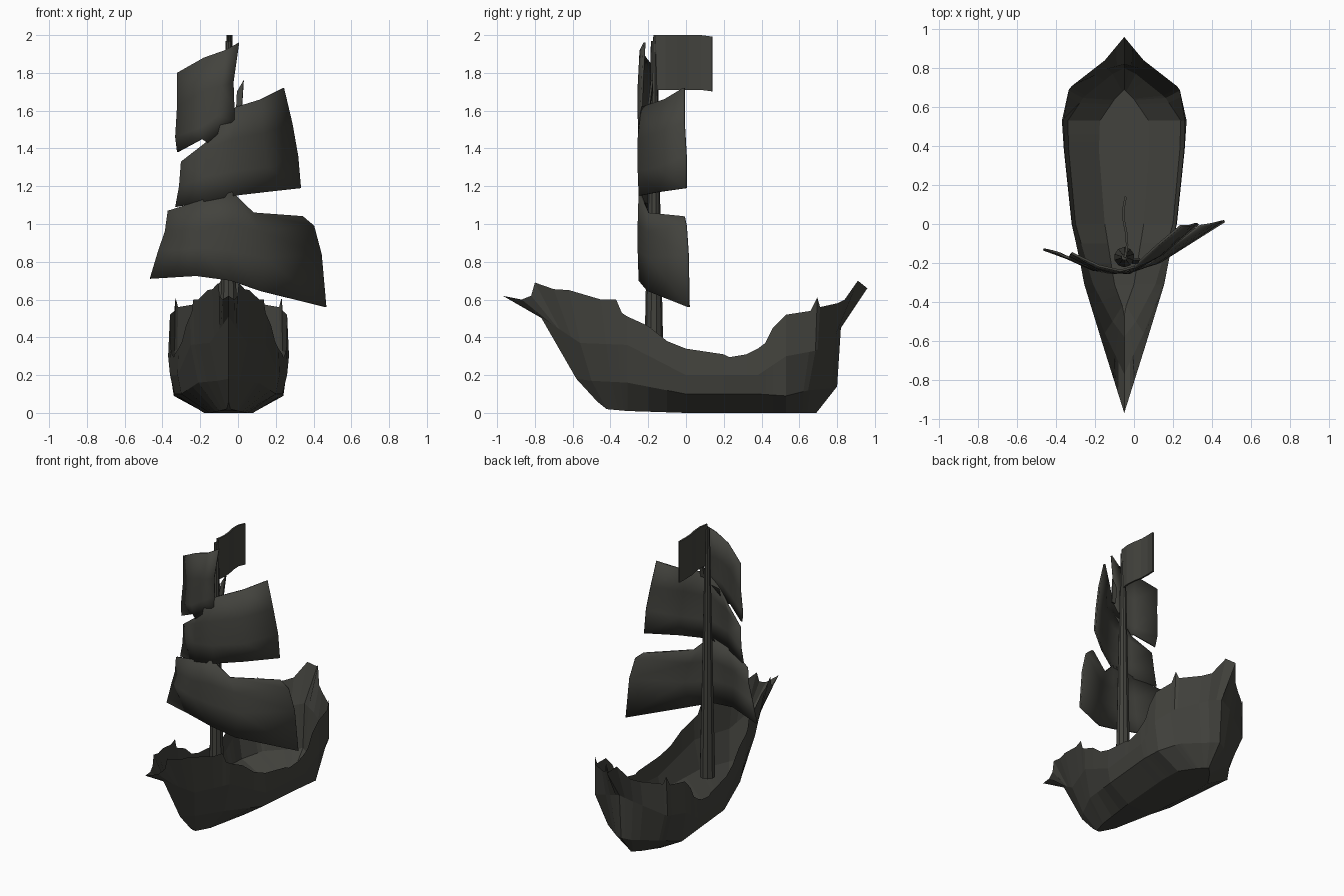
import bpy, bmesh, math

CX = -0.05  # hull and mast centre line

mat = bpy.data.materials.new("dark weathered grey")
mat.diffuse_color = (0.055, 0.055, 0.047, 1)


def make(name, verts, faces, smooth=False, thick=0):
    me = bpy.data.meshes.new(name)
    me.from_pydata(verts, [], faces)
    bm = bmesh.new()
    bm.from_mesh(me)
    bmesh.ops.remove_doubles(bm, verts=bm.verts, dist=0.0005)
    bmesh.ops.recalc_face_normals(bm, faces=bm.faces)
    bm.to_mesh(me)
    bm.free()
    ob = bpy.data.objects.new(name, me)
    bpy.context.collection.objects.link(ob)
    me.materials.append(mat)
    for p in me.polygons:
        p.use_smooth = smooth
    if thick:
        m = ob.modifiers.new("thickness", "SOLIDIFY")
        m.thickness = thick
        m.offset = 0
    return ob


def sheet(name, rows, smooth=False, thick=0):
    """Grid surface from rows of points."""
    n = len(rows[0])
    faces = [(r * n + c, r * n + c + 1, (r + 1) * n + c + 1, (r + 1) * n + c)
             for r in range(len(rows) - 1) for c in range(n - 1)]
    return make(name, [p for row in rows for p in row], faces, smooth, thick)


# Hull stations: rim y, rim half width, then (y, half width, z) of keel, chine, side
stations = [
    (-0.97, 0.00, (-.47, .00, .06), (-.58, .00, .18), (-.77, .00, .51)),
    (-0.62, 0.11, (-.42, .01, .02), (-.50, .06, .17), (-.56, .10, .37)),
    (-0.31, 0.205, (-.31, .05, .01), (-.31, .16, .16), (-.31, .20, .36)),
    (0.00, 0.265, (.00, .10, .00), (.00, .25, .10), (.00, .27, .20)),
    (0.38, 0.305, (.38, .13, .00), (.38, .285, .10), (.38, .31, .20)),
    (0.53, 0.310, (.53, .125, .00), (.53, .29, .09), (.53, .32, .30)),
    (0.70, 0.280, (.64, .05, .00), (.65, .21, .12), (.69, .285, .33)),
    (0.84, 0.100, (.68, .01, .00), (.77, .06, .13), (.795, .09, .42)),
    (0.96, 0.00, (.69, .00, .00), (.80, .00, .14), (.82, .00, .45)),
]
# Broken rim outline (y, z)
rim = [(-.97, .62), (-.87, .60), (-.82, .62), (-.80, .69), (-.70, .655), (-.62, .65),
       (-.45, .60), (-.37, .60), (-.34, .53), (-.31, .51), (-.20, .46), (-.10, .38), (0, .34),
       (.20, .31), (.23, .295), (.32, .31), (.38, .34), (.42, .37), (.46, .45), (.53, .52),
       (.66, .54), (.695, .61), (.71, .56), (.80, .58), (.84, .60), (.91, .70), (.96, .66)]


def at(y):
    for a, b in zip(stations, stations[1:]):
        if y <= b[0] + 1e-6:
            t = (y - a[0]) / (b[0] - a[0])
            mix = lambda p, q: p + (q - p) * t
            return mix(a[1], b[1]), [tuple(mix(p, q) for p, q in zip(a[i], b[i])) for i in (2, 3, 4)]


rows = []
for y, z in rim:
    w, low = at(y)
    side = [(y, w, z)] + [low[2], low[1], low[0]]
    left = [(CX - hw, py, pz) for py, hw, pz in side]
    right = [(CX + hw, py, pz) for py, hw, pz in reversed(side)]
    rows.append(left + right)
sheet("hull", rows)

# Mast
bpy.ops.mesh.primitive_cone_add(vertices=10, radius1=0.052, radius2=0.016, depth=1.76,
                                location=(CX, -0.17, 0.21 + 0.88))
mast = bpy.context.object
mast.name = "mast"
mast.data.materials.append(mat)
bpy.ops.object.shade_smooth_by_angle()
bpy.ops.mesh.primitive_cone_add(vertices=8, radius1=0.012, radius2=0.008, depth=0.1,
                                location=(CX + .005, -0.165, 1.95))
tip = bpy.context.object
tip.name = "mast_tip"
tip.data.materials.append(mat)

# Sails: rows from top to bottom, left to right
top = [[(-.32, -.15, 1.80), (-.18, -.215, 1.88), (-.07, -.24, 1.92), (.005, -.22, 1.96)],
       [(-.32, -.15, 1.62), (-.19, -.225, 1.70), (-.09, -.25, 1.73), (-.025, -.23, 1.75)],
       [(-.33, -.16, 1.46), (-.20, -.23, 1.51), (-.11, -.25, 1.57), (-.02, -.235, 1.62)],
       [(-.32, -.17, 1.38), (-.19, -.23, 1.45), (-.16, -.245, 1.43), (-.02, -.24, 1.55)]]
middle = [[(-.17, -.23, 1.43), (-.10, -.245, 1.53), (-.01, -.23, 1.62), (.12, -.11, 1.66), (.24, -.01, 1.72)],
          [(-.30, -.18, 1.33), (-.17, -.235, 1.39), (-.03, -.25, 1.45), (.13, -.16, 1.48), (.285, -.01, 1.53)],
          [(-.31, -.17, 1.20), (-.17, -.235, 1.25), (-.02, -.25, 1.28), (.15, -.15, 1.30), (.315, 0, 1.36)],
          [(-.33, -.17, 1.09), (-.17, -.235, 1.12), (-.02, -.245, 1.15), (.15, -.14, 1.17), (.33, 0, 1.19)]]
lower = [[(-.37, -.16, 1.07), (-.18, -.23, 1.13), (-.03, -.245, 1.17), (.08, -.20, 1.06), (.34, -.01, 1.04)],
         [(-.385, -.15, .96), (-.20, -.235, .98), (-.03, -.25, 1.0), (.11, -.20, .96), (.40, .0, .99)],
         [(-.42, -.14, .86), (-.21, -.235, .87), (-.05, -.25, .86), (.14, -.19, .82), (.44, .01, .84)],
         [(-.465, -.13, .71), (-.22, -.22, .725), (-.04, -.245, .70), (.12, -.20, .645), (.465, .015, .56)]]
for name, r in (("top_sail", top), ("middle_sail", middle), ("lower_sail", lower)):
    sheet(name, r, smooth=True, thick=0.012)

# Broken yard stub beside the mast
make("yard_stub", [(-.01, -.20, 1.60), (.02, -.20, 1.60), (.03, -.18, 1.76), (-.005, -.18, 1.70)],
     [(0, 1, 2, 3)], thick=0.012)

# Flag streaming aft from the masthead
flag = [[(CX + .005 + .01 * math.sin(i * 1.3), -.17 + .31 * i / 5, z - .008 * (i == 5))
         for i in range(6)] for z in (2.0, 1.71)]
sheet("flag", flag, thick=0.012)
